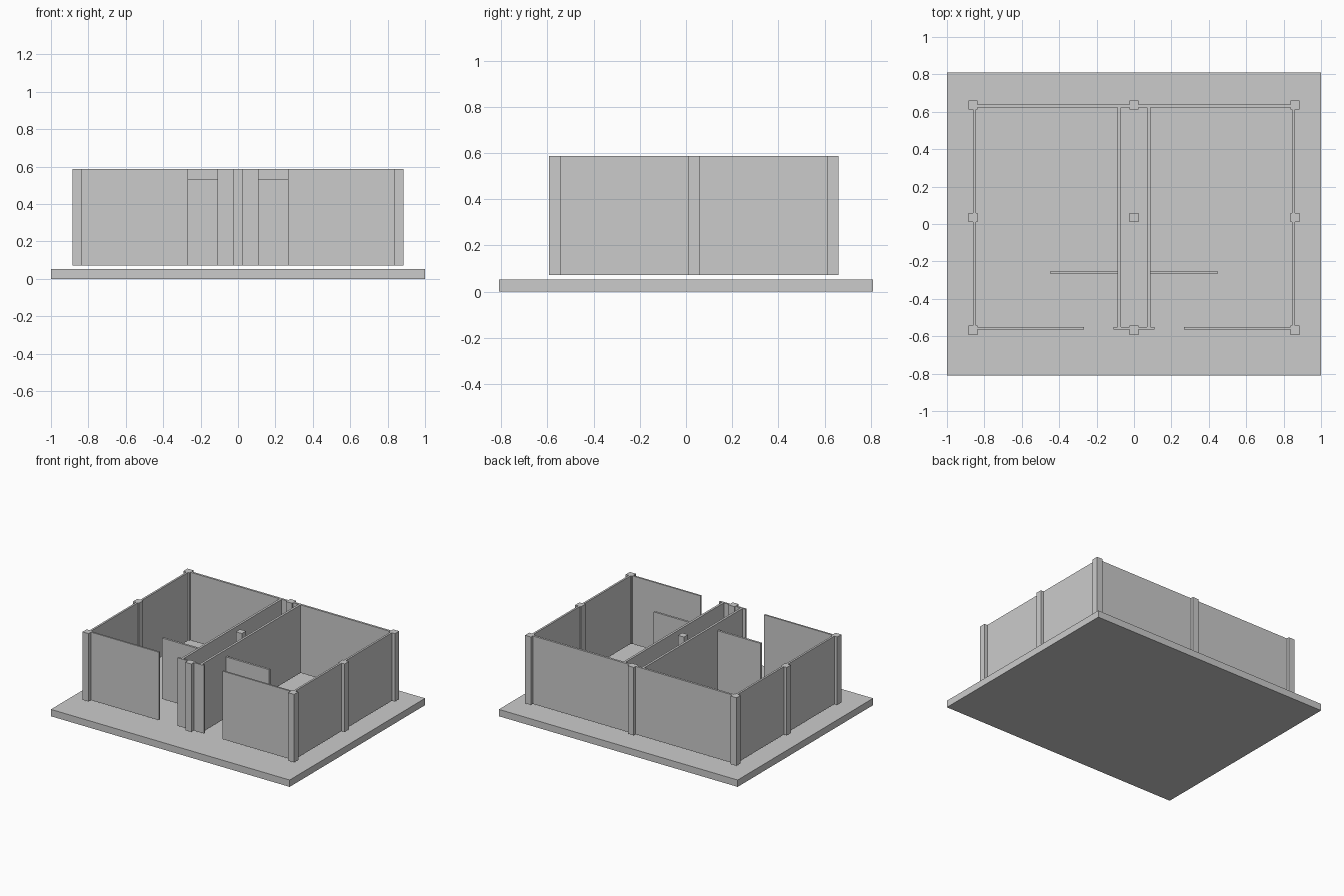
import bpy

if "Cube" in bpy.data.objects:
    bpy.data.objects.remove(bpy.data.objects["Cube"], do_unlink=True)

GREY = (0.6, 0.6, 0.6, 1.0)
concrete = bpy.data.materials.new("plain_grey")
concrete.use_nodes = True
concrete.diffuse_color = GREY
concrete.node_tree.nodes["Principled BSDF"].inputs["Base Color"].default_value = GREY

BOTTOM, TOP, LOW_TOP = 0.072, 0.587, 0.533
COLUMN = 0.05


def box(name, x, y, z):
    """Add a box from its (low, high) extents along each axis."""
    spans = (x, y, z)
    bpy.ops.mesh.primitive_cube_add(size=1, location=[sum(s) / 2 for s in spans])
    obj = bpy.context.object
    obj.name = name
    obj.scale = [abs(s[1] - s[0]) for s in spans]
    bpy.ops.object.transform_apply(location=False, rotation=False, scale=True)
    obj.data.materials.append(concrete)


# Ground slab
box("base_slab", (-1, 1), (-0.81, 0.81), (0, 0.052))

# Grid of square columns
h = COLUMN / 2
for row, cy in (("front", -0.569), ("middle", 0.035), ("back", 0.636)):
    for side, cx in (("right", -0.861), ("centre", 0), ("left", 0.861)):
        box(f"{row}_{side}_column", (cx - h, cx + h), (cy - h, cy + h), (BOTTOM, TOP))

# Back wall and the short wall between the two front openings
full = (BOTTOM, TOP)
box("back_wall", (-0.86, 0.86), (0.623, 0.639), full)
box("front_centre_wall", (-0.11, 0.11), (-0.565, -0.552), full)

# Walls repeated on both halves
for side, s in (("right", -1), ("left", 1)):
    box(f"{side}_outer_wall", (s * 0.846, s * 0.861), (-0.56, 0.63), full)
    box(f"{side}_front_wall", (s * 0.267, s * 0.85), (-0.565, -0.552), full)
    box(f"{side}_corridor_wall", (s * 0.07, s * 0.087), (-0.555, 0.625), full)
    box(f"{side}_partition", (s * 0.08, s * 0.447), (-0.268, -0.252), (BOTTOM, LOW_TOP))
